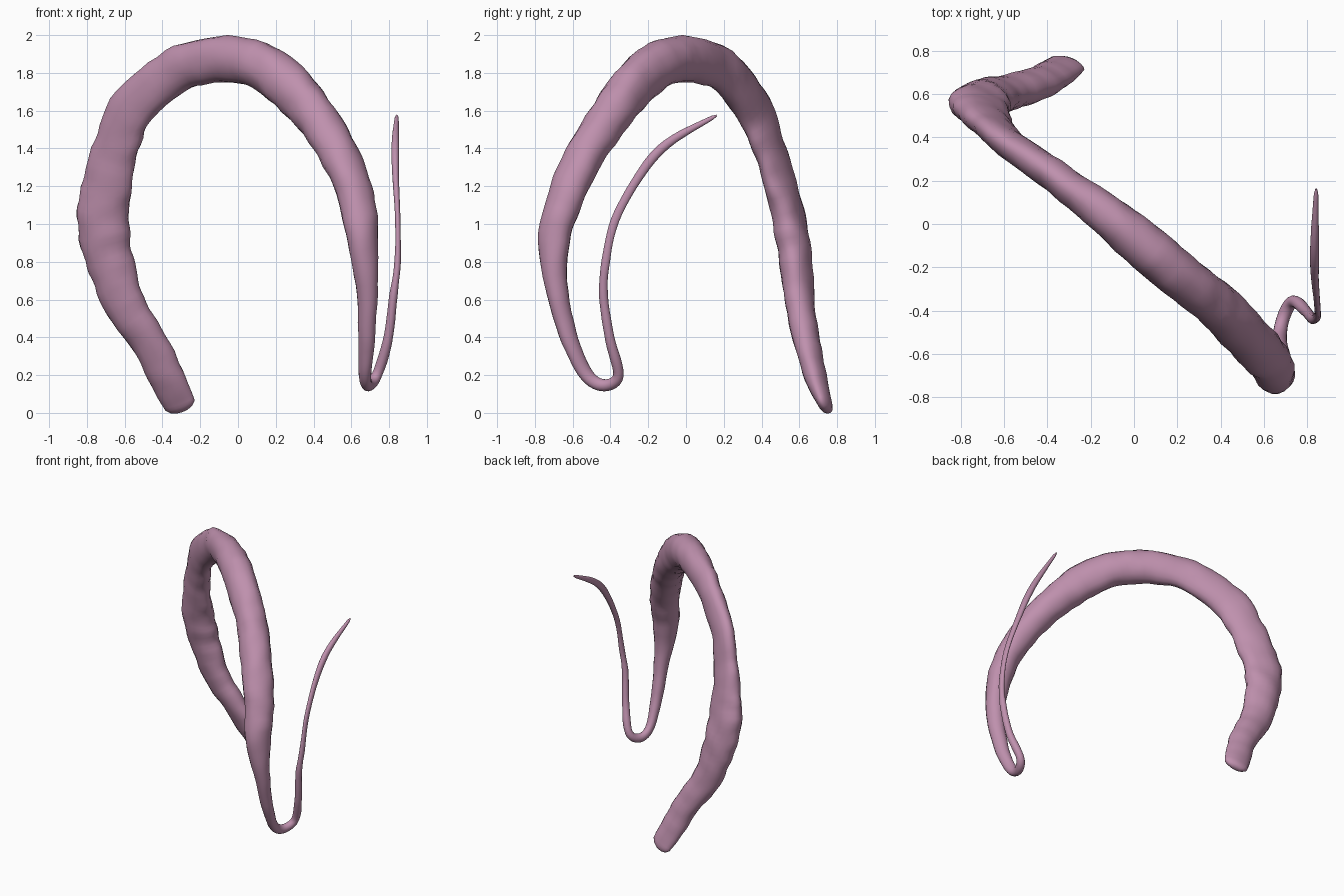
import bpy, bmesh, math
from mathutils import Vector, noise

if "Cube" in bpy.data.objects:
    bpy.data.objects.remove(bpy.data.objects["Cube"])

SIDES, STEPS = 18, 6

# Stations along the strand: x, y, z, radius in the loop plane, radius across it
STATIONS = [
    (-.31, .738, .040, .088, .036), (-.378, .685, .19, .096, .057),
    (-.485, .635, .40, .100, .069), (-.612, .602, .60, .113, .078),
    (-.675, .58, .80, .126, .083), (-.716, .55, 1.0, .140, .086),
    (-.695, .502, 1.2, .138, .075), (-.65, .442, 1.4, .126, .068),
    (-.55, .35, 1.62, .130, .070), (-.33, .198, 1.81, .122, .076),
    (-.09, .01, 1.873, .120, .099), (.10, -.145, 1.842, .122, .110),
    (.262, -.28, 1.735, .124, .108), (.41, -.397, 1.57, .112, .108),
    (.528, -.528, 1.38, .100, .108), (.616, -.622, 1.18, .091, .104),
    (.655, -.693, .95, .082, .090), (.682, -.69, .68, .062, .058),
    (.68, -.612, .38, .048, .040), (.672, -.525, .20, .038, .031),
    (.69, -.43, .146, .032, .030), (.735, -.357, .20, .028, .028),
    (.792, -.40, .38, .026, .025), (.823, -.437, .62, .024, .022),
    (.845, -.425, .80, .022, .017), (.846, -.375, 1.02, .022, .014),
    (.835, -.25, 1.25, .024, .018), (.833, -.10, 1.425, .024, .020),
    (.84, .14, 1.563, .011, .010),
]


def spline(a, b, c, d, t):
    """Smooth interpolation between b and c."""
    return [.5 * (2 * q + (r - p) * t + (2 * p - 5 * q + 4 * r - s) * t * t
                  + (3 * q - p - 3 * r + s) * t ** 3) for p, q, r, s in zip(a, b, c, d)]


def sample_path():
    n = len(STATIONS)
    out = []
    for i in range(n - 1):
        four = [STATIONS[min(max(i + k, 0), n - 1)] for k in (-1, 0, 1, 2)]
        for j in range(STEPS):
            out.append((i + j / STEPS, spline(*four, j / STEPS)))
    out.append((n - 1, list(STATIONS[-1])))
    return out


# Heading of the thin axis in degrees at chosen stations
HEADINGS = [(0, 72), (5, 78), (8, 58), (10, 52), (17, 45), (24, 0), (28, 0)]


def flat_angle(u):
    for (u0, a0), (u1, a1) in zip(HEADINGS, HEADINGS[1:]):
        if u <= u1:
            return math.radians(a0 + (a1 - a0) * (u - u0) / (u1 - u0))
    return 0


def build_strand(name, mat):
    path = sample_path()
    pts = [Vector(s[:3]) for _, s in path]
    bm = bmesh.new()
    rings = []

    def add_ring(centre, tangent, u, r1, r2):
        a = flat_angle(u)
        across = Vector((math.cos(a), math.sin(a), 0))
        across = (across - tangent * across.dot(tangent)).normalized()
        inplane = across.cross(tangent)
        ring = []
        for k in range(SIDES):
            t = 2 * math.pi * k / SIDES
            off = inplane * math.cos(t) * r1 + across * math.sin(t) * r2
            # gentle organic lumps
            lump = 1 + .11 * noise.noise((centre + off) * 10)
            ring.append(bm.verts.new(centre + off * lump))
        rings.append(ring)

    last = len(path) - 1
    for i, (u, s) in enumerate(path):
        tangent = (pts[min(i + 1, last)] - pts[max(i - 1, 0)]).normalized()
        if i == 0:      # rounded thick end
            for back, f in ((.036, .4), (.024, .75)):
                add_ring(pts[0] - tangent * back, tangent, u, s[3] * f, s[4] * f)
        add_ring(pts[i], tangent, u, s[3], s[4])
        if i == last:   # pointed thin end
            add_ring(pts[i] + tangent * .025, tangent, u, s[3] * .4, s[4] * .4)

    for lo, hi in zip(rings, rings[1:]):
        for k in range(SIDES):
            m = (k + 1) % SIDES
            bm.faces.new((lo[k], lo[m], hi[m], hi[k]))
    bm.faces.new(rings[0])
    bm.faces.new(rings[-1])
    bmesh.ops.recalc_face_normals(bm, faces=bm.faces)

    mesh = bpy.data.meshes.new(name)
    bm.to_mesh(mesh)
    bm.free()
    mesh.materials.append(mat)
    obj = bpy.data.objects.new(name, mesh)
    bpy.context.collection.objects.link(obj)
    bpy.context.view_layer.objects.active = obj
    obj.select_set(True)
    bpy.ops.object.shade_smooth_by_angle(angle=math.radians(50))
    return obj


mauve = bpy.data.materials.new("mauve_pink")
mauve.diffuse_color = (.52, .28, .42, 1)
mauve.use_nodes = True
mauve.node_tree.nodes["Principled BSDF"].inputs["Base Color"].default_value = mauve.diffuse_color
build_strand("curved_strand", mauve)
